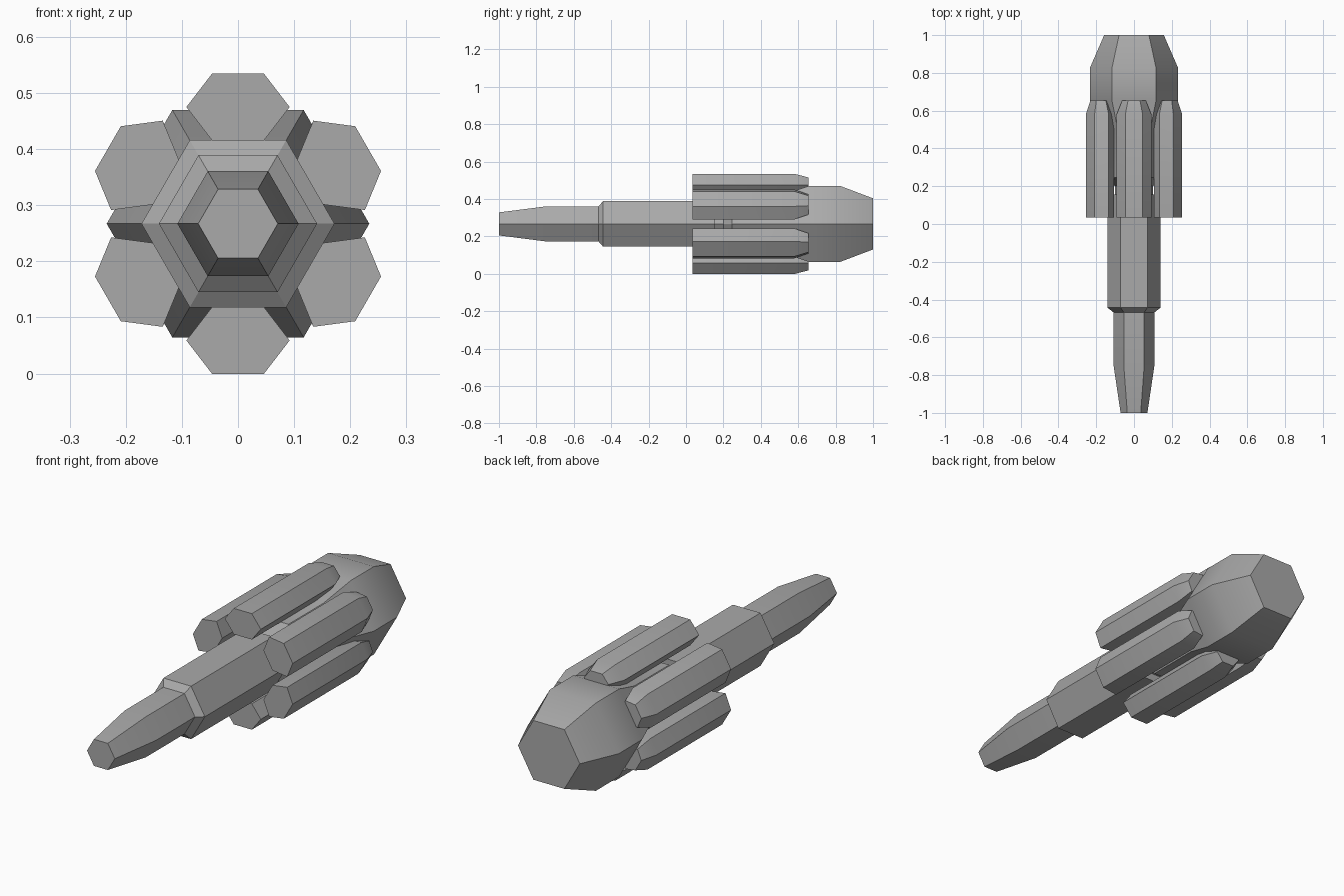
import bpy
import bmesh
import math
from mathutils import Matrix, Vector

cube = bpy.data.objects.get("Cube")
if cube:
    bpy.data.objects.remove(cube, do_unlink=True)

AXIS_Z = 0.267

grey = bpy.data.materials.new("plain_grey")
grey.use_nodes = True
GREY = (0.4, 0.4, 0.4, 1)
grey.diffuse_color = GREY
grey.node_tree.nodes["Principled BSDF"].inputs["Base Color"].default_value = GREY


def hex_loft(name, stations, height_scale, matrix):
    """Closed six-sided solid along y from (y, corner radius) stations."""
    bm = bmesh.new()
    rings = []
    for y, r in stations:
        rings.append([bm.verts.new(matrix @ Vector((
            r * math.cos(i * math.pi / 3), y,
            r * math.sin(i * math.pi / 3) * height_scale))) for i in range(6)])
    for a, b in zip(rings, rings[1:]):
        for i in range(6):
            j = (i + 1) % 6
            bm.faces.new((a[i], a[j], b[j], b[i]))
    bm.faces.new(rings[0])
    bm.faces.new(rings[-1])
    bmesh.ops.recalc_face_normals(bm, faces=bm.faces)
    mesh = bpy.data.meshes.new(name)
    bm.to_mesh(mesh)
    bm.free()
    mesh.materials.append(grey)
    obj = bpy.data.objects.new(name, mesh)
    bpy.context.collection.objects.link(obj)
    bpy.ops.object.select_all(action='DESELECT')
    obj.select_set(True)
    bpy.context.view_layer.objects.active = obj
    bpy.ops.object.shade_smooth_by_angle(angle=math.radians(30))
    return obj


center = Matrix.Translation((0, 0, AXIS_Z))

# Central hull: tapered nose, front barrel, narrow neck, rear barrel, tail
hex_loft("hull", [
    (-1.0, 0.071), (-0.75, 0.108), (-0.468, 0.108), (-0.443, 0.141),
    (0.155, 0.141), (0.155, 0.1), (0.2, 0.1), (0.245, 0.172),
    (0.5, 0.172), (0.655, 0.234), (0.825, 0.234), (1.0, 0.158)], 1, center)

# Six flattened pods resting on the flat sides of the rear barrel
for k in range(6):
    place = (center @ Matrix.Rotation(k * math.pi / 3, 4, 'Y')
             @ Matrix.Translation((0, 0, 0.208)))
    hex_loft(f"pod_{k + 1}", [(0.035, 0.092), (0.58, 0.092), (0.655, 0.062)],
             0.75, place)
